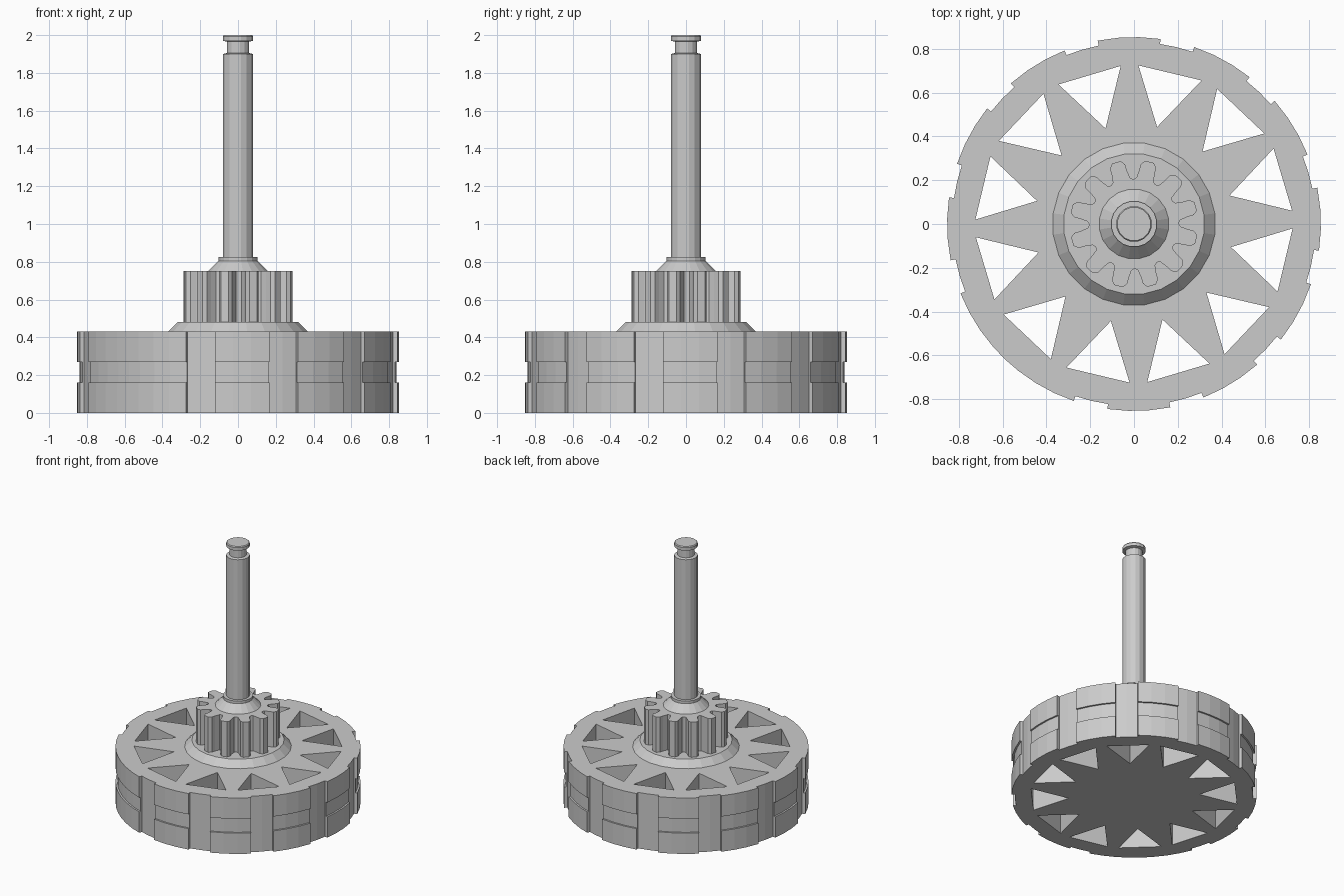
import bpy, bmesh
from math import sin, cos, radians

cube = bpy.data.objects.get("Cube")
if cube:
    bpy.data.objects.remove(cube)

grey = bpy.data.materials.new("plain_grey")
grey.use_nodes = True
colour = (0.6, 0.6, 0.6, 1)
grey.diffuse_color = colour
grey.node_tree.nodes["Principled BSDF"].inputs["Base Color"].default_value = colour


def polar(r, degrees):
    a = radians(degrees)
    return r * cos(a), r * sin(a)


def make(name, bm):
    bmesh.ops.remove_doubles(bm, verts=bm.verts, dist=0.0005)
    bmesh.ops.recalc_face_normals(bm, faces=bm.faces)
    mesh = bpy.data.meshes.new(name)
    bm.to_mesh(mesh)
    bm.free()
    mesh.materials.append(grey)
    obj = bpy.data.objects.new(name, mesh)
    bpy.context.collection.objects.link(obj)
    return obj


def skin(bm, layers):
    """Join stacked (outline, z) layers with quads and cap both ends."""
    rings = [[bm.verts.new((x, y, z)) for x, y in outline] for outline, z in layers]
    n = len(rings[0])
    for low, high in zip(rings, rings[1:]):
        for i in range(n):
            j = (i + 1) % n
            bm.faces.new((low[i], low[j], high[j], high[i]))
    bm.faces.new(rings[0][::-1])
    bm.faces.new(rings[-1])


def turned(name, profile, sides):
    bm = bmesh.new()
    skin(bm, [([polar(r, (i + 0.5) * 360 / sides) for i in range(sides)], z)
              for r, z in profile])
    return make(name, bm)


# Rim outline: twelve pads with recessed gaps, one gap filled in
def rim(pad_r, gap_r=0.83, filled=7):
    points = []
    for k in range(12):
        mid = 1.5 + 30 * k
        points += [polar(pad_r, mid + a) for a in (-9.7, -3.2, 3.2, 9.7)]
        r = pad_r if k == filled else gap_r
        points += [polar(r, mid + a) for a in (9.7, 15, 20.3)]
    return points


# Wheel body with a shallow groove around the pads
pad, groove = rim(0.853), rim(0.84)
bm = bmesh.new()
skin(bm, [(pad, 0), (pad, 0.16), (groove, 0.16),
          (groove, 0.27), (pad, 0.27), (pad, 0.43)])
wheel = make("wheel", bm)

# Triangular windows cut through the wheel
bm = bmesh.new()
for k in range(12):
    mid = 16.6 + 30 * k
    tri = [polar(0.455, mid), polar(0.724, mid - 11.8), polar(0.724, mid + 11.8)]
    skin(bm, [(tri, -0.1), (tri, 0.6)])
cutter = make("window_cutter", bm)
cutter.hide_render = True
cut = wheel.modifiers.new("windows", "BOOLEAN")
cut.operation = "DIFFERENCE"
cut.solver = "EXACT"
cut.object = cutter
bpy.context.view_layer.objects.active = wheel
bpy.ops.object.modifier_apply(modifier=cut.name)
bpy.data.objects.remove(cutter)

# Hub flange under the gear
turned("hub_flange", [(0.372, 0.43), (0.322, 0.48)], 24)

# Pinion gear with twelve rounded teeth
half = [(0.205, -14), (0.212, -11), (0.245, -8.5), (0.275, -7.5), (0.293, -4)]
tooth = half + [(r, -a) for r, a in reversed(half)]
teeth = [polar(r, 16 + 30 * k + a) for k in range(12) for r, a in tooth]
bm = bmesh.new()
skin(bm, [(teeth, 0.48), (teeth, 0.75)])
make("pinion_gear", bm)

# Collar above the gear, then the shaft with its retaining groove
turned("collar", [(0.16, 0.75), (0.105, 0.805), (0.105, 0.825)], 20)
turned("shaft", [(0.082, 0.825), (0.082, 1.9), (0.06, 1.905), (0.06, 1.965),
                 (0.082, 1.97), (0.082, 1.993), (0.077, 2.0)], 16)
